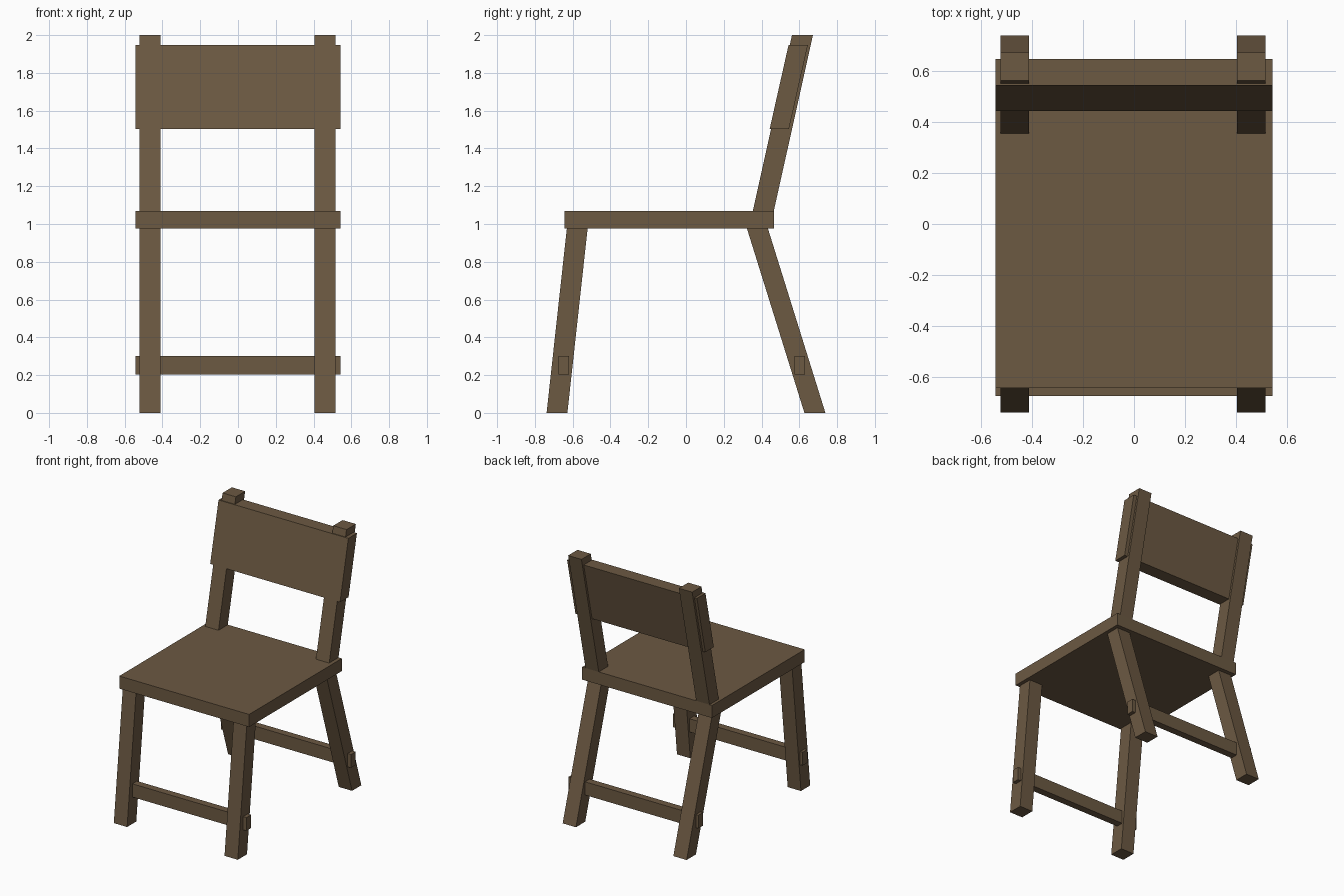
import bpy
import bmesh

if "Cube" in bpy.data.objects:
    bpy.data.objects.remove(bpy.data.objects["Cube"])

wood = bpy.data.materials.new("dark brown wood")
wood.diffuse_color = (0.15, 0.10, 0.055, 1.0)
wood.use_nodes = True
wood.node_tree.nodes["Principled BSDF"].inputs["Base Color"].default_value = wood.diffuse_color


def slanted_box(name, x0, x1, z0, z1, bottom_y, top_y):
    """Box with level ends whose depth range shifts from bottom_y to top_y."""
    bm = bmesh.new()
    rings = []
    for z, (y0, y1) in ((z0, bottom_y), (z1, top_y)):
        rings.append([bm.verts.new((x, y, z))
                      for x, y in ((x0, y0), (x1, y0), (x1, y1), (x0, y1))])
    low, high = rings
    bm.faces.new(low[::-1])
    bm.faces.new(high)
    for i in range(4):
        j = (i + 1) % 4
        bm.faces.new((low[i], low[j], high[j], high[i]))
    mesh = bpy.data.meshes.new(name)
    bm.to_mesh(mesh)
    bm.free()
    mesh.materials.append(wood)
    obj = bpy.data.objects.new(name, mesh)
    bpy.context.collection.objects.link(obj)
    return obj


W = 0.543                      # half width of seat, panel and stretchers
SEAT_LOW, SEAT_TOP = 0.975, 1.07

# Seat board
slanted_box("seat", -W, W, SEAT_LOW, SEAT_TOP, (-0.643, 0.465), (-0.643, 0.465))

# Splayed legs and leaning back posts on each side
for side, x0, x1 in (("left", -0.522, -0.411), ("right", 0.404, 0.515)):
    slanted_box(f"front_leg_{side}", x0, x1, 0, SEAT_LOW,
                (-0.738, -0.628), (-0.631, -0.521))
    slanted_box(f"back_leg_{side}", x0, x1, 0, SEAT_LOW,
                (0.627, 0.738), (0.323, 0.434))
    slanted_box(f"back_post_{side}", x0, x1, SEAT_TOP, 2.0,
                (0.354, 0.465), (0.561, 0.672))

# Backrest panel, leaning with the posts
slanted_box("backrest_panel", -W, W, 1.503, 1.948, (0.443, 0.545), (0.543, 0.645))

# Stretchers through the leg pairs
for name, y in (("front_stretcher", (-0.674, -0.619)), ("back_stretcher", (0.574, 0.629))):
    slanted_box(name, -W, W, 0.202, 0.302, y, y)
